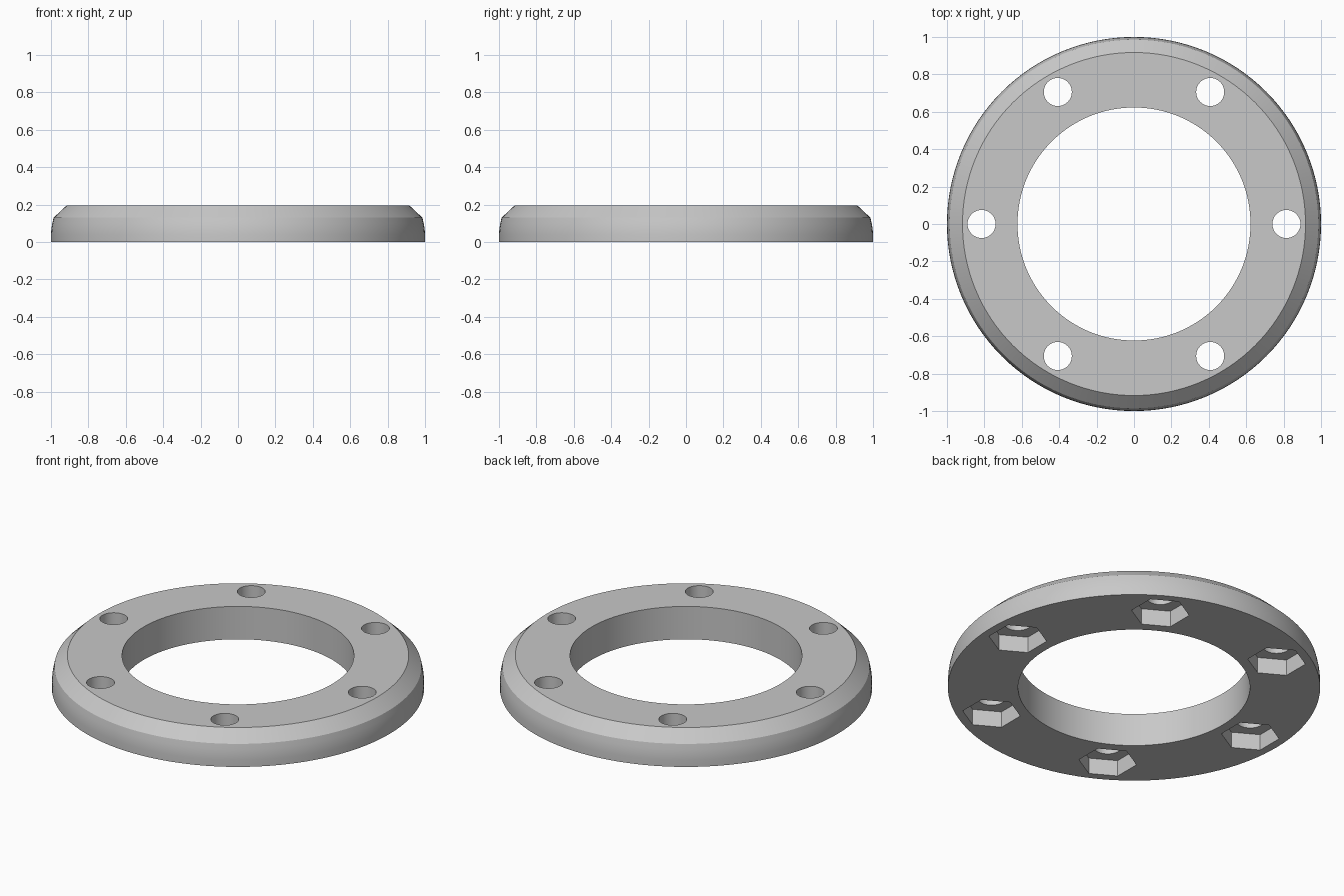
import bpy
import bmesh
import math
from mathutils import Matrix, Vector

cube = bpy.data.objects.get("Cube")
if cube:
    bpy.data.objects.remove(cube, do_unlink=True)

SEGMENTS = 128
BOLT_COUNT = 6
BOLT_CIRCLE = 0.815
HOLE_RADIUS = 0.075
POCKET_RADIUS = 0.157
POCKET_DEPTH = 0.095

grey = bpy.data.materials.new("plain grey")
grey.use_nodes = True
grey.diffuse_color = (0.58, 0.58, 0.58, 1)
grey.node_tree.nodes["Principled BSDF"].inputs["Base Color"].default_value = grey.diffuse_color


def add_object(name, bm):
    bmesh.ops.recalc_face_normals(bm, faces=bm.faces[:])
    mesh = bpy.data.meshes.new(name)
    bm.to_mesh(mesh)
    bm.free()
    mesh.materials.append(grey)
    obj = bpy.data.objects.new(name, mesh)
    bpy.context.collection.objects.link(obj)
    return obj


def ring_from_profile(name, profile):
    """Revolve a closed (radius, height) outline around z."""
    bm = bmesh.new()
    verts = [bm.verts.new((r, 0, z)) for r, z in profile]
    edges = [bm.edges.new((a, b)) for a, b in zip(verts, verts[1:] + verts[:1])]
    bmesh.ops.spin(bm, geom=verts + edges, cent=(0, 0, 0), axis=(0, 0, 1),
                   angle=math.tau, steps=SEGMENTS, use_merge=True)
    bmesh.ops.remove_doubles(bm, verts=bm.verts[:], dist=0.0001)
    return add_object(name, bm)


def bolt_cutters(name, sides, radius, bottom, top):
    """Prisms spread evenly round the bolt circle, all turned the same way."""
    bm = bmesh.new()
    for i in range(BOLT_COUNT):
        angle = math.tau * i / BOLT_COUNT
        centre = Vector((BOLT_CIRCLE * math.cos(angle),
                         BOLT_CIRCLE * math.sin(angle), 0))
        pts = []
        for k in range(sides):
            a = math.tau * (k + 0.5) / sides
            pts.append(centre + Vector((radius * math.cos(a), radius * math.sin(a), bottom)))
        face = bm.faces.new([bm.verts.new(p) for p in pts])
        new = bmesh.ops.extrude_face_region(bm, geom=[face])["geom"]
        bmesh.ops.translate(bm, vec=(0, 0, top - bottom),
                            verts=[g for g in new if isinstance(g, bmesh.types.BMVert)])
        # keep the base cap so each prism is closed
        if not face.is_valid:
            bm.faces.new([v for v in bm.verts if (v.co - centre).length < radius + 1])
    obj = add_object(name, bm)
    obj.hide_render = True
    return obj


# Ring body: straight bore, gently tapered rim and a chamfered shoulder
ring = ring_from_profile("flange_ring", [
    (0.623, 0), (1, 0), (1, 0.04), (0.998, 0.07), (0.993, 0.10),
    (0.986, 0.13), (0.917, 0.195), (0.623, 0.195)])

# Bolt holes right through, and hexagonal nut pockets underneath
cutters = [bolt_cutters("nut_pocket_cutter", 6, POCKET_RADIUS, -0.1, POCKET_DEPTH),
           bolt_cutters("bolt_hole_cutter", 48, HOLE_RADIUS, -0.2, 0.4)]

bpy.ops.object.select_all(action="DESELECT")
bpy.context.view_layer.objects.active = ring
ring.select_set(True)
for cutter in cutters:
    cut = ring.modifiers.new(cutter.name, "BOOLEAN")
    cut.operation = "DIFFERENCE"
    cut.solver = "EXACT"
    cut.object = cutter
    bpy.ops.object.modifier_apply(modifier=cut.name)
    bpy.data.objects.remove(cutter, do_unlink=True)

bpy.ops.object.shade_smooth_by_angle(angle=math.radians(25))
